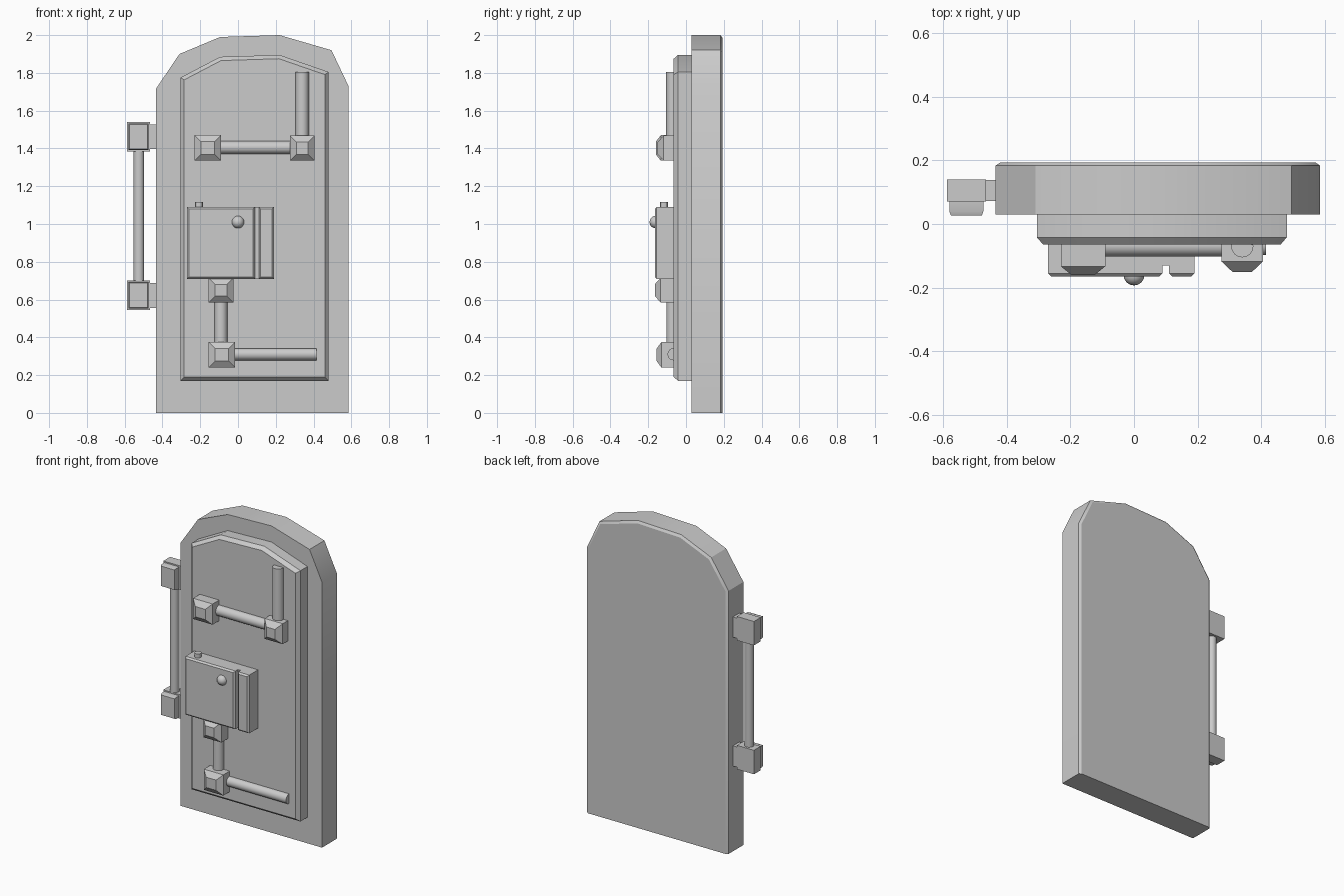
import bpy, bmesh, math
from mathutils import Vector, Matrix

if "Cube" in bpy.data.objects:
    bpy.data.objects.remove(bpy.data.objects["Cube"])


def finish(name, bm, angle=30):
    bmesh.ops.recalc_face_normals(bm, faces=bm.faces)
    me = bpy.data.meshes.new(name)
    bm.to_mesh(me)
    bm.free()
    ob = bpy.data.objects.new(name, me)
    bpy.context.collection.objects.link(ob)
    bpy.ops.object.select_all(action='DESELECT')
    bpy.context.view_layer.objects.active = ob
    ob.select_set(True)
    bpy.ops.object.shade_smooth_by_angle(angle=math.radians(angle))
    return ob


def inset(outline, d):
    # Mitred offset of a counter-clockwise (x, z) outline
    pts = [Vector(p) for p in outline]
    out = []
    for i, p in enumerate(pts):
        a = (p - pts[i - 1]).normalized()
        b = (pts[(i + 1) % len(pts)] - p).normalized()
        na, nb = Vector((-a.y, a.x)), Vector((-b.y, b.x))
        out.append(p + (na + nb) * d / (1 + na.dot(nb)))
    return out


def layered(name, outline, layers, flat_base=False):
    # Stacked copies of an outline, each layer being (y, inset)
    bm = bmesh.new()
    rings = []
    for y, d in layers:
        rings.append([bm.verts.new((p.x, y, 0 if flat_base and p.y < 0.1 else p.y))
                      for p in inset(outline, d)])
    n = len(outline)
    for r, s in zip(rings, rings[1:]):
        for i in range(n):
            j = (i + 1) % n
            bm.faces.new((r[i], r[j], s[j], s[i]))
    bm.faces.new(rings[0])
    bm.faces.new(rings[-1])
    return finish(name, bm)


def block(name, x0, x1, z0, z1, layers):
    return layered(name, [(x0, z0), (x1, z0), (x1, z1), (x0, z1)], layers)


def rod(name, start, end, radius, sides=16):
    a, b = Vector(start), Vector(end)
    bm = bmesh.new()
    rot = (b - a).to_track_quat('Z', 'Y').to_matrix().to_4x4()
    bmesh.ops.create_cone(bm, cap_ends=True, segments=sides, radius1=radius,
                          radius2=radius, depth=(b - a).length,
                          matrix=Matrix.Translation((a + b) / 2) @ rot)
    return finish(name, bm)


# Arched door slab with a bevelled back edge
layered("door_slab", [(-0.435, 0), (0.585, 0), (0.585, 1.73), (0.495, 1.92),
                      (0.22, 2.0), (-0.095, 1.99), (-0.31, 1.90), (-0.435, 1.715)],
        [(0.03, 0), (0.183, 0), (0.193, 0.015)], flat_base=True)

# Raised front panel
layered("front_panel", [(-0.305, 0.17), (0.48, 0.17), (0.48, 1.805), (0.22, 1.895),
                        (-0.095, 1.885), (-0.305, 1.775)],
        [(0.035, 0), (-0.042, 0), (-0.065, 0.02)])

# Pipe joints with tapered fronts
for name, x0, x1, z0, z1, front, shoulder in [
        ("upper_left_joint", -0.23, -0.09, 1.335, 1.47, -0.16, -0.133),
        ("upper_right_joint", 0.275, 0.405, 1.335, 1.468, -0.15, -0.118),
        ("middle_joint", -0.155, -0.025, 0.585, 0.715, -0.165, -0.135),
        ("lower_joint", -0.155, -0.015, 0.24, 0.375, -0.155, -0.13)]:
    block(name, x0, x1, z0, z1, [(-0.06, 0), (shoulder, 0), (front, 0.034)])

# Pipes
rod("upper_cross_pipe", (-0.1, -0.068, 1.405), (0.285, -0.068, 1.405), 0.034)
rod("upper_vertical_pipe", (0.34, -0.07, 1.455), (0.34, -0.07, 1.805), 0.035)
rod("lower_vertical_pipe", (-0.09, -0.07, 0.365), (-0.09, -0.07, 0.595), 0.034)
rod("lower_cross_pipe", (-0.025, -0.066, 0.31), (0.415, -0.066, 0.31), 0.032)

# Lock box split by a groove
block("lock_base", -0.26, 0.18, 0.71, 1.09, [(-0.06, 0), (-0.13, 0)])
block("lock_cover", -0.27, 0.09, 0.71, 1.09, [(-0.06, 0), (-0.155, 0), (-0.165, 0.01)])
block("lock_side_plate", 0.11, 0.19, 0.71, 1.09, [(-0.06, 0), (-0.155, 0), (-0.165, 0.01)])
rod("lock_button", (-0.207, -0.117, 1.08), (-0.207, -0.117, 1.116), 0.021, 12)
bm = bmesh.new()
bmesh.ops.create_uvsphere(bm, u_segments=16, v_segments=10, radius=0.033,
                          matrix=Matrix.Translation((0, -0.16, 1.01)))
finish("lock_knob", bm, 45)

# Hinges and hinge rod
for side, z in (("lower", 0.622), ("upper", 1.462)):
    block(side + "_hinge_block", -0.588, -0.465, z - 0.078, z + 0.078,
          [(0.14, 0), (0.07, 0)])
    block(side + "_hinge_cap", -0.58, -0.473, z - 0.07, z + 0.07,
          [(0.08, 0), (0.04, 0), (0.027, 0.005)])
    block(side + "_hinge_link", -0.475, -0.425, z - 0.066, z + 0.066,
          [(0.138, 0), (0.073, 0)])
rod("hinge_rod", (-0.525, 0.098, 0.69), (-0.525, 0.098, 1.395), 0.028)
